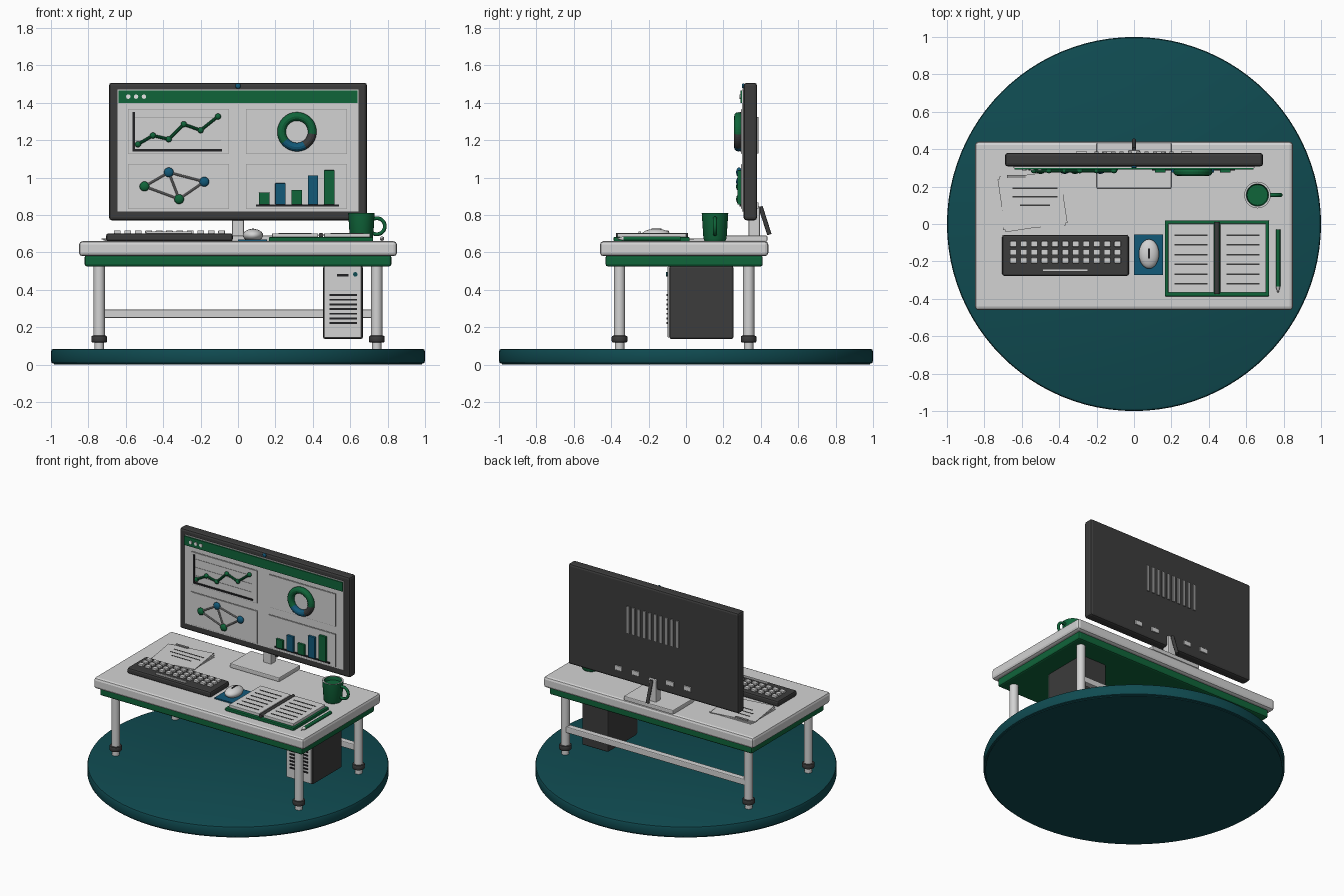
import bpy, bmesh, math
from mathutils import Vector, Matrix

old = bpy.data.objects.get("Cube")
if old:
    bpy.data.objects.remove(old, do_unlink=True)


def material(name, r, g, b):
    m = bpy.data.materials.new(name)
    m.use_nodes = True
    m.diffuse_color = (r, g, b, 1)
    bsdf = m.node_tree.nodes["Principled BSDF"]
    bsdf.inputs["Base Color"].default_value = (r, g, b, 1)
    bsdf.inputs["Roughness"].default_value = 0.7
    return m


LIGHT = material("light grey", 0.65, 0.65, 0.65)
MID = material("mid grey", 0.3, 0.3, 0.3)
DARK = material("charcoal", 0.045, 0.045, 0.045)
BLACK = material("near black", 0.015, 0.015, 0.017)
GREEN = material("green", 0.005, 0.13, 0.042)
BLUE = material("blue", 0.006, 0.1, 0.19)
TEAL = material("dark teal", 0.005, 0.07, 0.082)
WHITE = material("white", 0.85, 0.85, 0.85)


def finish(name, bm, mat, smooth=True):
    mesh = bpy.data.meshes.new(name)
    bm.to_mesh(mesh)
    bm.free()
    mesh.materials.append(mat)
    if smooth:
        mesh.shade_smooth()
        mesh.set_sharp_from_angle(angle=math.radians(35))
    ob = bpy.data.objects.new(name, mesh)
    bpy.context.collection.objects.link(ob)
    return ob


def box(name, mat, x, y, z, bevel=0.0, turn=0.0):
    """Box from (min, max) ranges, optionally bevelled and turned about z."""
    bm = bmesh.new()
    bmesh.ops.create_cube(bm, size=1)
    bmesh.ops.scale(bm, vec=(x[1] - x[0], y[1] - y[0], z[1] - z[0]), verts=bm.verts)
    if bevel:
        bmesh.ops.bevel(bm, geom=bm.edges[:], offset=bevel, segments=2,
                        profile=0.5, affect='EDGES')
    ob = finish(name, bm, mat, False)
    ob.location = (sum(x) / 2, sum(y) / 2, sum(z) / 2)
    ob.rotation_euler.z = turn
    return ob


def rod(name, mat, a, b, r, r2=None, sides=16, bevel=0.0):
    """Cylinder or cone between two points."""
    a, b = Vector(a), Vector(b)
    bm = bmesh.new()
    bmesh.ops.create_cone(bm, cap_ends=True, segments=sides, radius1=r,
                          radius2=r if r2 is None else r2, depth=(b - a).length)
    if bevel:
        rims = [e for e in bm.edges if abs(e.verts[0].co.z - e.verts[1].co.z) < 1e-5]
        bmesh.ops.bevel(bm, geom=rims, offset=bevel, segments=2, profile=0.5, affect='EDGES')
    turn = (b - a).to_track_quat('Z', 'Y').to_matrix().to_4x4()
    bmesh.ops.transform(bm, matrix=Matrix.Translation((a + b) / 2) @ turn, verts=bm.verts)
    return finish(name, bm, mat)


def ball(name, mat, centre, size):
    bm = bmesh.new()
    bmesh.ops.create_uvsphere(bm, u_segments=24, v_segments=12, radius=1)
    bmesh.ops.scale(bm, vec=size, verts=bm.verts)
    ob = finish(name, bm, mat)
    ob.location = centre
    return ob


# Round base
rod("base_disc", TEAL, (0, 0, 0.005), (0, 0, 0.085), 1.0, sides=96, bevel=0.015)
rod("base_underside", TEAL, (0, 0, 0), (0, 0, 0.006), 0.985, sides=96)

# Desk
box("desk_top", LIGHT, (-0.85, 0.85), (-0.46, 0.44), (0.58, 0.66), 0.018)
box("desk_apron", GREEN, (-0.82, 0.82), (-0.43, 0.41), (0.525, 0.585), 0.012)
for sx, side in ((-1, "right"), (1, "left")):
    for y, end in ((-0.355, "front"), (0.335, "back")):
        x = 0.742 * sx
        label = f"{end}_{side}"
        rod(f"leg_{label}", LIGHT, (x, y, 0.12), (x, y, 0.53), 0.03)
        rod(f"leg_collar_{label}", DARK, (x, y, 0.118), (x, y, 0.155), 0.042, bevel=0.008)
        rod(f"leg_foot_{label}", LIGHT, (x, y, 0.08), (x, y, 0.12), 0.025)
box("back_crossbar", LIGHT, (-0.74, 0.74), (0.313, 0.357), (0.25, 0.295), 0.006)

# Computer tower
box("tower_case", DARK, (0.455, 0.668), (-0.088, 0.253), (0.137, 0.528), 0.01)
box("tower_front", LIGHT, (0.46, 0.66), (-0.098, -0.085), (0.145, 0.525), 0.004)
box("tower_drive_slot", BLACK, (0.53, 0.59), (-0.104, -0.096), (0.472, 0.484))
rod("tower_button", TEAL, (0.627, -0.106, 0.483), (0.627, -0.095, 0.483), 0.012)
for i in range(7):
    z = 0.222 + i * 0.025
    box(f"tower_vent_{i}", BLACK, (0.49, 0.635), (-0.104, -0.096), (z - 0.005, z + 0.005))

# Monitor body and stand
box("monitor_body", DARK, (-0.69, 0.69), (0.308, 0.38), (0.772, 1.507), 0.015)
box("monitor_screen", LIGHT, (-0.645, 0.645), (0.3, 0.309), (0.82, 1.47))
ball("webcam", BLUE, (0, 0.306, 1.49), (0.014, 0.008, 0.014))
box("stand_foot", LIGHT, (-0.2, 0.2), (0.19, 0.435), (0.658, 0.69), 0.006)
box("stand_neck", LIGHT, (-0.033, 0.033), (0.335, 0.395), (0.68, 0.85), 0.008)
rod("stand_strut", DARK, (0, 0.398, 0.845), (0, 0.446, 0.695), 0.012)
for i in range(10):
    x = -0.2 + i * 0.0445
    box(f"monitor_vent_{i}", MID, (x - 0.011, x + 0.011), (0.378, 0.387), (1.13, 1.325))
for x in (-0.28, -0.14, 0.14, 0.28):
    box("monitor_port", LIGHT, (x - 0.03, x + 0.03), (0.378, 0.388), (0.835, 0.868), 0.002)

# Screen title bar with dots
box("title_bar", GREEN, (-0.64, 0.64), (0.292, 0.301), (1.4, 1.466))
for x in (-0.587, -0.545, -0.503):
    rod("title_dot", WHITE, (x, 0.286, 1.433), (x, 0.294, 1.433), 0.012)

# Screen panels with thin shadow frames
for x0 in (-0.585, 0.045):
    for z0, z1 in ((1.13, 1.365), (0.835, 1.07)):
        box("panel_frame", MID, (x0 - 0.003, x0 + 0.538), (0.297, 0.301), (z0 - 0.004, z1 + 0.002))
        box("panel", LIGHT, (x0, x0 + 0.534), (0.293, 0.3), (z0, z1))

# Line chart
box("line_chart_axis_up", BLACK, (-0.564, -0.552), (0.286, 0.294), (1.14, 1.35))
box("line_chart_axis_across", BLACK, (-0.564, -0.085), (0.286, 0.294), (1.14, 1.152))
for z in (1.2, 1.26, 1.32):
    box("line_chart_grid", MID, (-0.55, -0.09), (0.291, 0.294), (z - 0.001, z + 0.001))
trend = [Vector((x, 0.284, z)) for x, z in ((-0.535, 1.178), (-0.455, 1.225), (-0.37, 1.205),
                                            (-0.29, 1.285), (-0.2, 1.253), (-0.107, 1.327))]
for p in trend:
    ball("line_chart_point", GREEN, p, (0.016, 0.013, 0.016))
for a, b in zip(trend, trend[1:]):
    rod("line_chart_segment", GREEN, a, b, 0.008, sides=10)

# Ring chart coloured by angle
bpy.ops.mesh.primitive_torus_add(major_segments=48, minor_segments=12, major_radius=0.082,
                                 minor_radius=0.023, location=(0.315, 0.28, 1.245),
                                 rotation=(math.pi / 2, 0, 0))
ring = bpy.context.object
ring.name = "ring_chart"
for m in (GREEN, BLUE, DARK):
    ring.data.materials.append(m)
for f in ring.data.polygons:
    angle = math.degrees(math.atan2(f.center.y, f.center.x)) % 360
    f.material_index = 1 if 215 < angle < 300 else 2 if 300 <= angle < 350 else 0

# Network chart
nodes = [Vector((x, 0.284, z)) for x, z in ((-0.5, 0.953), (-0.37, 1.028),
                                            (-0.315, 0.885), (-0.18, 0.978))]
for p, m in zip(nodes, (GREEN, BLUE, GREEN, BLUE)):
    ball("network_node", m, p, (0.026, 0.016, 0.026))
for i, j in ((0, 1), (0, 2), (1, 2), (1, 3), (2, 3)):
    rod("network_link", MID, nodes[i], nodes[j], 0.006, sides=8)

# Bar chart
box("bar_chart_axis", BLACK, (0.095, 0.54), (0.286, 0.294), (0.845, 0.856))
for i, top in enumerate((0.92, 0.97, 0.935, 1.012, 1.04)):
    x = 0.14 + i * 0.087
    box("chart_bar", BLUE if i % 2 else GREEN, (x - 0.028, x + 0.028), (0.275, 0.294),
        (0.856, top), 0.003)

# Keyboard
box("keyboard_body", DARK, (-0.705, -0.028), (-0.278, -0.058), (0.659, 0.702), 0.012)
for row in range(3):
    for col in range(11):
        x, y = -0.645 + col * 0.0557, -0.107 - row * 0.044
        box("key", LIGHT, (x - 0.018, x + 0.018), (y - 0.015, y + 0.015), (0.7, 0.718), 0.004)
box("space_bar", LIGHT, (-0.49, -0.245), (-0.255, -0.24), (0.7, 0.712), 0.003)

# Mouse and pad
box("mouse_pad", BLUE, (0, 0.155), (-0.272, -0.055), (0.659, 0.669))
ball("mouse", LIGHT, (0.08, -0.16, 0.692), (0.054, 0.079, 0.034))
box("mouse_wheel", BLACK, (0.075, 0.085), (-0.185, -0.13), (0.718, 0.728))

# Open notebook
box("notebook_cover", GREEN, (0.165, 0.722), (-0.387, 0.02), (0.66, 0.682), 0.005)
rod("notebook_spine", DARK, (0.444, -0.375, 0.692), (0.444, 0.01, 0.692), 0.013)
for x0 in (0.182, 0.46):
    box("notebook_pages", LIGHT, (x0, x0 + 0.246), (-0.367, 0.002), (0.68, 0.702), 0.004)
    for i in range(6):
        y = -0.06 - i * 0.052
        box("notebook_line", DARK, (x0 + 0.035, x0 + 0.21), (y - 0.004, y + 0.004), (0.7, 0.704))

# Pen
rod("pen_body", GREEN, (0.77, -0.335, 0.674), (0.77, -0.03, 0.674), 0.012)
rod("pen_tip", LIGHT, (0.77, -0.335, 0.674), (0.77, -0.37, 0.674), 0.012, 0.002)

# Mug: lathed wall with a pale lip, drink and handle
bm = bmesh.new()
profile = ((0, 0.662), (0.056, 0.662), (0.062, 0.675), (0.071, 0.81), (0.06, 0.81), (0.055, 0.785), (0, 0.785))
loop = [bm.verts.new((r, 0, z)) for r, z in profile]
edges = [bm.edges.new(pair) for pair in zip(loop, loop[1:])]
bmesh.ops.spin(bm, geom=loop + edges, axis=(0, 0, 1), cent=(0, 0, 0), angle=math.tau, steps=32)
bmesh.ops.remove_doubles(bm, verts=bm.verts, dist=1e-5)
bmesh.ops.recalc_face_normals(bm, faces=bm.faces)
mug = finish("mug", bm, GREEN)
mug.location = (0.66, 0.155, 0)
mug.data.materials.append(LIGHT)
for f in mug.data.polygons:
    f.material_index = int(f.center.z > 0.809)
bpy.ops.mesh.primitive_torus_add(major_segments=28, minor_segments=10, major_radius=0.043,
                                 minor_radius=0.01, location=(0.742, 0.155, 0.74),
                                 rotation=(math.pi / 2, 0, 0))
bpy.context.object.name = "mug_handle"
bpy.context.object.data.materials.append(GREEN)
bpy.context.object.data.shade_smooth()

# Loose papers with a clip
for i, turn in enumerate((0, 0.07, 0.15)):
    z = 0.659 + i * 0.005
    box("paper_sheet", LIGHT, (-0.71, -0.375), (-0.02, 0.265), (z, z + 0.0045), 0, turn)
for y, half in ((0.19, 0.12), (0.145, 0.12), (0.1, 0.08)):
    box("paper_line", DARK, (-0.53 - half, -0.53 + half), (y - 0.004, y + 0.004), (0.672, 0.675))
box("paper_clip", MID, (-0.68, -0.58), (0.245, 0.262), (0.672, 0.681), 0.002)
